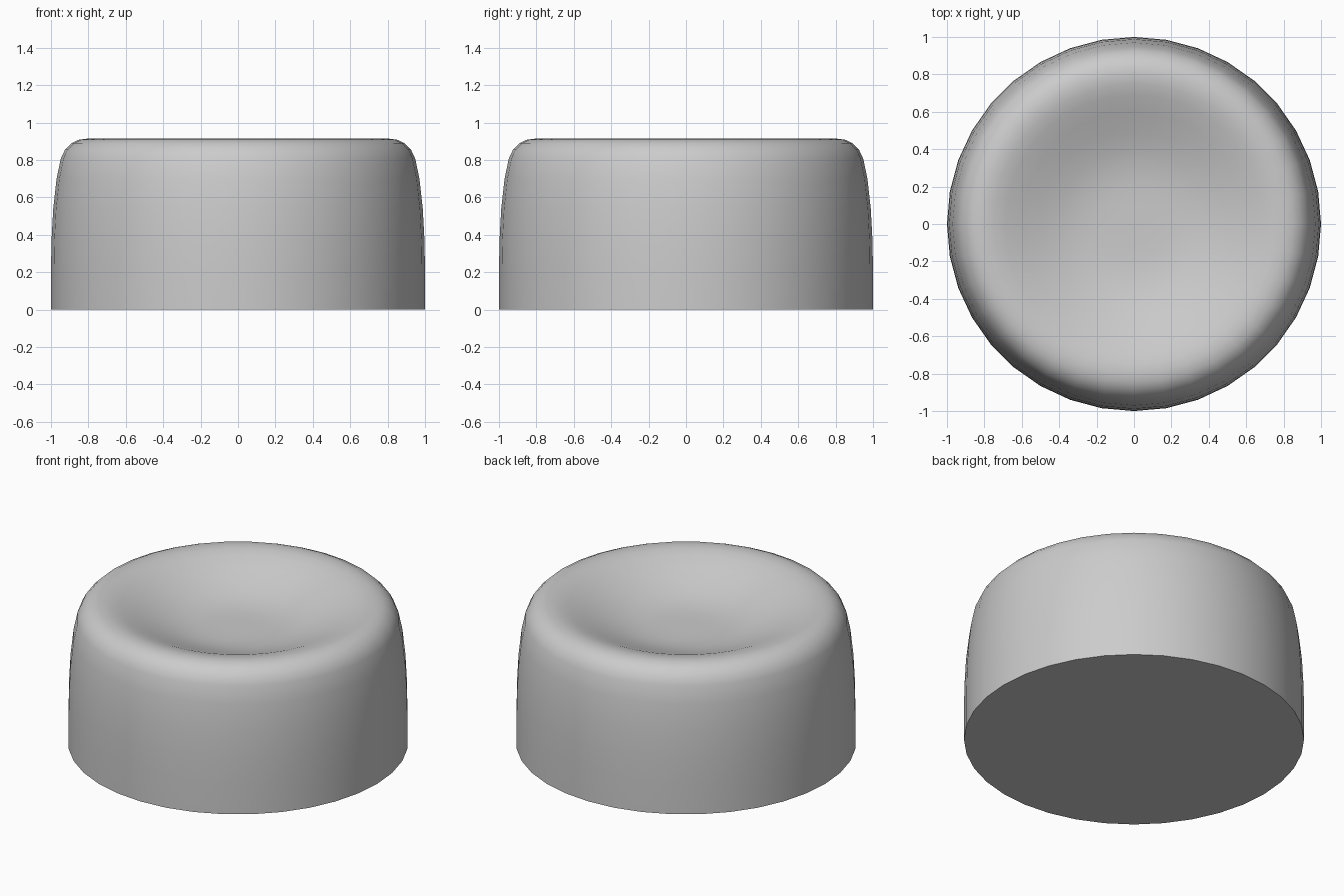
import bpy, bmesh, math

if "Cube" in bpy.data.objects:
    bpy.data.objects.remove(bpy.data.objects["Cube"])

SIDES = 36

# Profile (radius, height): outer wall, rounded rim, dished top
profile = [
    (1.0, 0.0), (1.0, 0.2), (0.997, 0.37), (0.988, 0.54), (0.97, 0.70),
    (0.947, 0.81), (0.925, 0.855), (0.89, 0.89), (0.85, 0.909), (0.80, 0.915),
    (0.75, 0.909), (0.69, 0.892), (0.60, 0.856), (0.50, 0.817), (0.40, 0.783),
    (0.30, 0.760), (0.20, 0.751), (0.10, 0.75),
]

bm = bmesh.new()
rings = []
for r, z in profile:
    rings.append([bm.verts.new((r * math.cos(2 * math.pi * i / SIDES),
                                r * math.sin(2 * math.pi * i / SIDES), z))
                  for i in range(SIDES)])

# Wall and dish surface
for low, high in zip(rings, rings[1:]):
    for i in range(SIDES):
        j = (i + 1) % SIDES
        bm.faces.new((low[i], low[j], high[j], high[i]))

# Flat centre of the dish and flat underside
bm.faces.new(rings[-1])
bm.faces.new(list(reversed(rings[0])))

mesh = bpy.data.meshes.new("dished_button")
bm.to_mesh(mesh)
bm.free()
button = bpy.data.objects.new("dished_button", mesh)
bpy.context.collection.objects.link(button)

# Smooth sides and top, crisp base edge
bpy.context.view_layer.objects.active = button
button.select_set(True)
bpy.ops.object.shade_smooth_by_angle(angle=math.radians(40))
